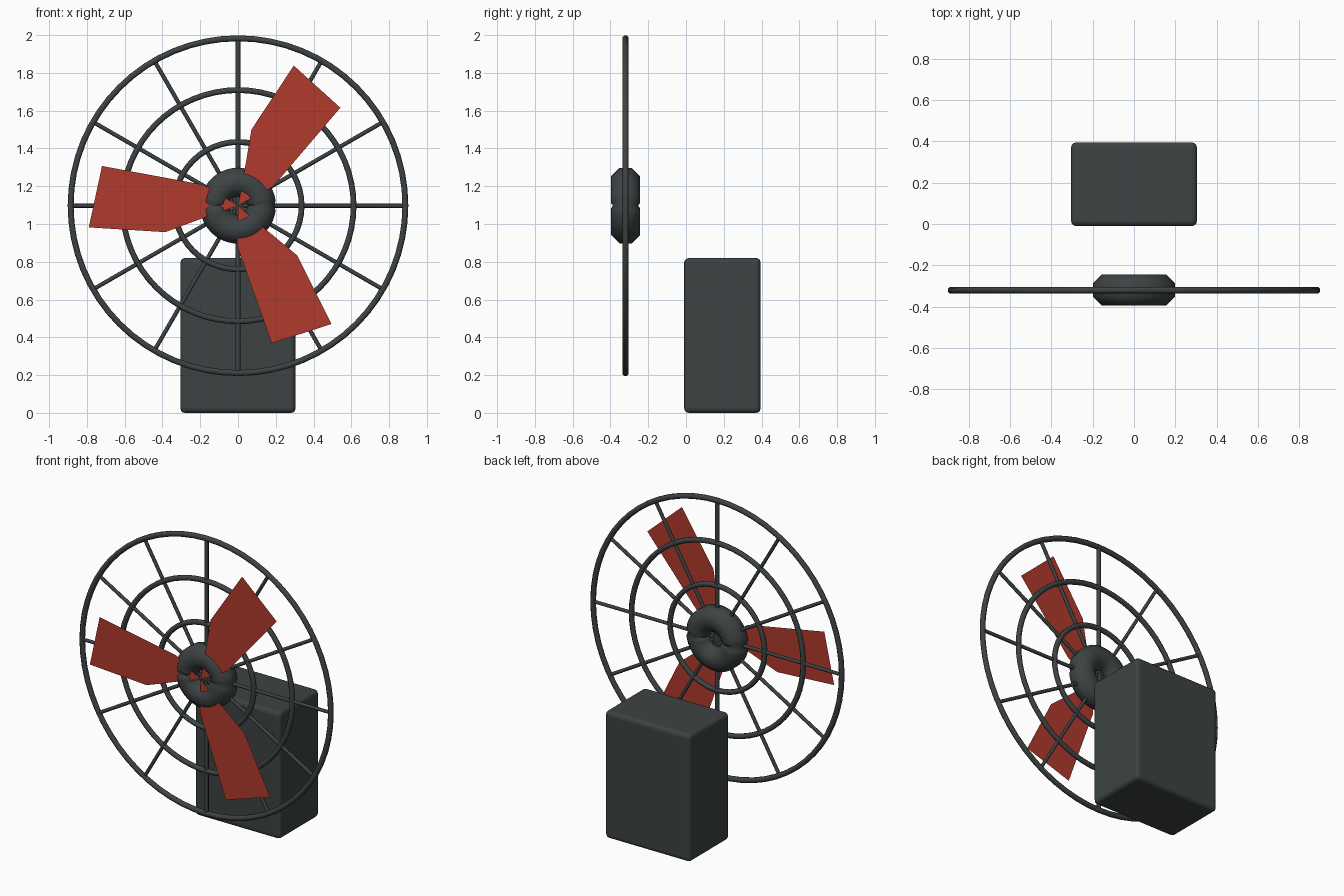
import bpy, bmesh, math
from mathutils import Vector

if "Cube" in bpy.data.objects:
    bpy.data.objects.remove(bpy.data.objects["Cube"])

CY, CZ = -0.32, 1.097  # fan centre


def material(name, rgb):
    m = bpy.data.materials.new(name)
    m.diffuse_color = (*rgb, 1)
    m.use_nodes = True
    m.node_tree.nodes["Principled BSDF"].inputs["Base Color"].default_value = m.diffuse_color
    return m


GREY = material("dark grey", (0.047, 0.055, 0.055))
RED = material("brick red", (0.44, 0.042, 0.025))


def finish(bm, name, mat, smooth=None, recalc=True):
    if recalc:
        bmesh.ops.recalc_face_normals(bm, faces=bm.faces)
    me = bpy.data.meshes.new(name)
    bm.to_mesh(me)
    bm.free()
    ob = bpy.data.objects.new(name, me)
    bpy.context.collection.objects.link(ob)
    me.materials.append(mat)
    if smooth:
        bpy.ops.object.select_all(action='DESELECT')
        ob.select_set(True)
        bpy.context.view_layer.objects.active = ob
        bpy.ops.object.shade_smooth_by_angle(angle=math.radians(smooth))
    return ob


def ring(name, major, minor, seg, sides, pinch={}, smooth=50):
    """Ring facing -y; pinch maps a segment index to a tube scale."""
    bm = bmesh.new()
    loops = []
    for i in range(seg):
        a = 2 * math.pi * i / seg
        r = minor * pinch.get(i, 1)
        loop = []
        for j in range(sides):
            b = 2 * math.pi * (j + 0.5) / sides
            d = major + r * math.cos(b)
            loop.append(bm.verts.new((d * math.cos(a), CY + r * math.sin(b), CZ + d * math.sin(a))))
        loops.append(loop)
    for i in range(seg):
        p, q = loops[i], loops[(i + 1) % seg]
        for j in range(sides):
            k = (j + 1) % sides
            bm.faces.new((p[j], p[k], q[k], q[j]))
    return finish(bm, name, GREY, smooth)


# Rear motor box with rounded edges
bm = bmesh.new()
bmesh.ops.create_cube(bm, size=1)
bmesh.ops.scale(bm, vec=(0.61, 0.405, 0.82), verts=bm.verts)
bmesh.ops.translate(bm, vec=(0, 0.1925, 0.41), verts=bm.verts)
bmesh.ops.bevel(bm, geom=bm.edges[:], offset=0.025, segments=3, profile=0.5, affect='EDGES')
finish(bm, "motor_box", GREY)

# Guard rings
ring("outer_ring", 0.886, 0.017, 64, 8)
ring("middle_ring", 0.612, 0.0165, 64, 8)
ring("inner_ring", 0.337, 0.0165, 48, 8)

# Hub ring, slightly pinched at the left and right
ring("hub", 0.125, 0.082, 48, 8, {0: 0.88, 24: 0.82}, 60)

# Guard spokes, the upright ones a little thicker
for i in range(12):
    a = math.radians(30 * i)
    d = Vector((math.cos(a), 0, math.sin(a)))
    r = 0.013 if i in (3, 9) else 0.011
    bm = bmesh.new()
    bmesh.ops.create_cone(bm, cap_ends=True, segments=8, radius1=r, radius2=r, depth=0.885)
    bmesh.ops.rotate(bm, matrix=d.to_track_quat('Z', 'Y').to_matrix(), verts=bm.verts)
    bmesh.ops.translate(bm, vec=Vector((0, CY, CZ)) + d * 0.4425, verts=bm.verts)
    finish(bm, f"spoke_{i + 1}", GREY, 50)

# Flat sheet blades set in front of the guard, rooted in the hub
OUTLINE = [(0, 0), (-0.18, 0.11), (-0.72, 0.21), (-0.79, -0.115), (-0.385, -0.14), (-0.17, -0.06)]
for i in range(3):
    a = math.radians(120 * i)
    c, s = math.cos(a), math.sin(a)
    bm = bmesh.new()
    bm.faces.new([bm.verts.new((x * c - z * s, CY - 0.06, CZ + x * s + z * c)) for x, z in OUTLINE])
    finish(bm, f"blade_{i + 1}", RED, recalc=False)
